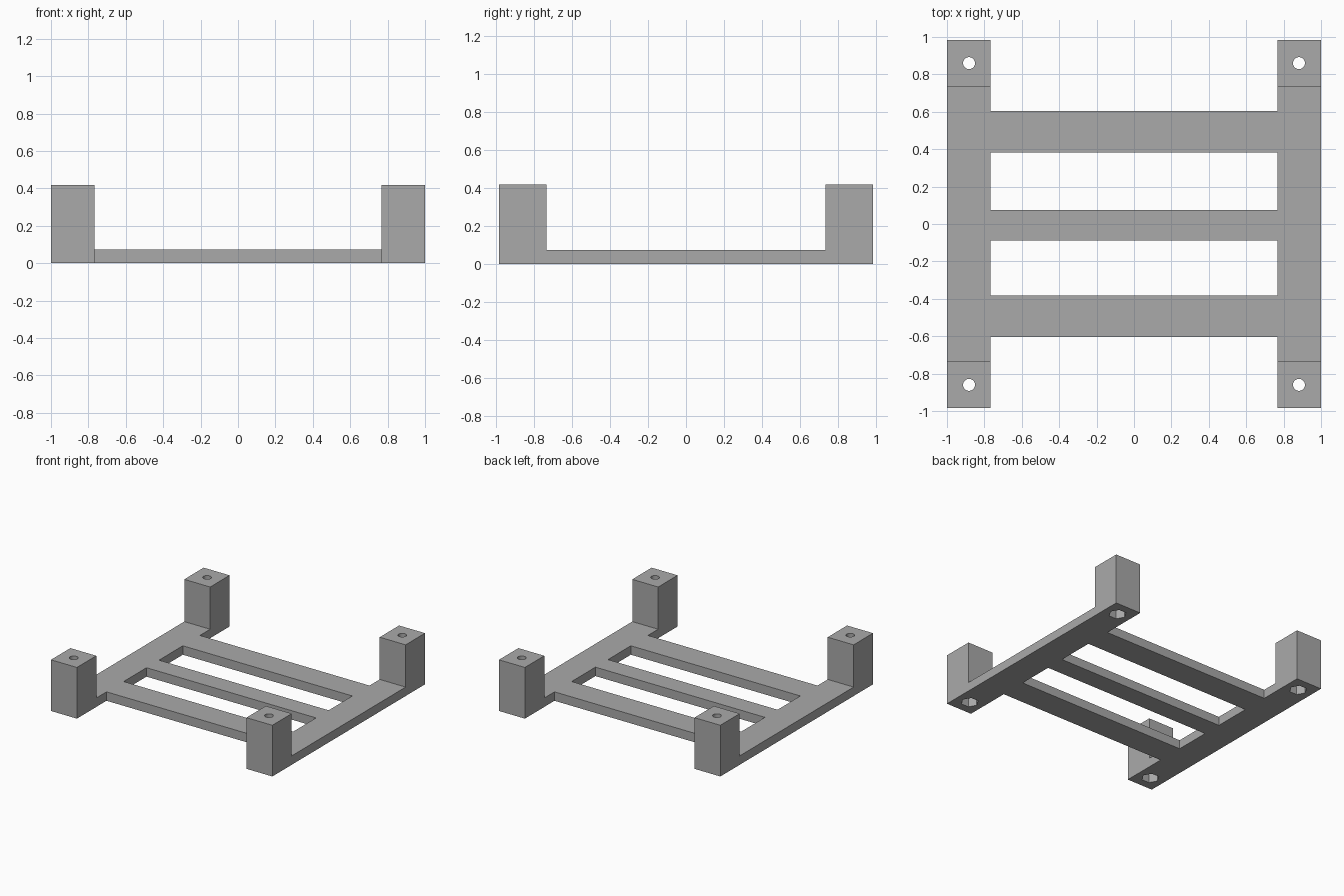
import bpy
import bmesh
from math import pi
from mathutils import Matrix, Vector

cube = bpy.data.objects.get("Cube")
if cube:
    bpy.data.objects.remove(cube, do_unlink=True)

PLATE, HEIGHT = 0.073, 0.418
POST_X, POST_Y = 0.766, 0.735
HOLE_X, HOLE_Y = 0.882, 0.86
XS = [-1, -POST_X, POST_X, 1]
YS = [-0.985, -POST_Y, -0.603, -0.382, -0.087, 0.075, 0.382, 0.603, POST_Y, 0.985]
BAR_ROWS = (2, 4, 6)

grey = bpy.data.materials.new("Mid grey")
grey.use_nodes = True
grey.diffuse_color = (0.4, 0.4, 0.4, 1)
bsdf = next(n for n in grey.node_tree.nodes if n.type == "BSDF_PRINCIPLED")
bsdf.inputs["Base Color"].default_value = grey.diffuse_color


def make_object(name, bm):
    mesh = bpy.data.meshes.new(name)
    bm.to_mesh(mesh)
    bm.free()
    mesh.materials.append(grey)
    obj = bpy.data.objects.new(name, mesh)
    bpy.context.collection.objects.link(obj)
    return obj


def raise_faces(bm, faces, height):
    result = bmesh.ops.extrude_face_region(bm, geom=faces)["geom"]
    bmesh.ops.delete(bm, geom=faces, context="FACES_ONLY")
    verts = [g for g in result if isinstance(g, bmesh.types.BMVert)]
    bmesh.ops.translate(bm, verts=verts, vec=Vector((0, 0, height)))
    return [g for g in result if isinstance(g, bmesh.types.BMFace)]


# Flat ladder layout: two side rails and three cross bars
bm = bmesh.new()
grid = [[bm.verts.new((x, y, 0)) for y in YS] for x in XS]
cells = []
for i in range(len(XS) - 1):
    for j in range(len(YS) - 1):
        if i != 1 or j in BAR_ROWS:
            cells.append(bm.faces.new((grid[i][j], grid[i + 1][j],
                                       grid[i + 1][j + 1], grid[i][j + 1])))
bottom = bmesh.ops.duplicate(bm, geom=cells)["geom"]
bmesh.ops.reverse_faces(bm, faces=[g for g in bottom if isinstance(g, bmesh.types.BMFace)])

# Plate thickness, then the four corner posts
tops = raise_faces(bm, cells, PLATE)
corners = [f for f in tops if abs(f.calc_center_median().y) > POST_Y]
raise_faces(bm, corners, HEIGHT - PLATE)
loose = [v for v in bm.verts if not v.link_faces]
bmesh.ops.delete(bm, geom=loose, context="VERTS")
bmesh.ops.remove_doubles(bm, verts=bm.verts[:], dist=0.0001)
bmesh.ops.recalc_face_normals(bm, faces=bm.faces[:])
bmesh.ops.dissolve_limit(bm, angle_limit=0.01, verts=bm.verts[:], edges=bm.edges[:])
frame = make_object("mounting_frame", bm)


def corner_cutter(name, sides, radius, low, high):
    """One prism at each of the four post centres."""
    cutter = bmesh.new()
    for x in (-HOLE_X, HOLE_X):
        for y in (-HOLE_Y, HOLE_Y):
            place = Matrix.Translation((x, y, (low + high) / 2)) @ Matrix.Rotation(pi / 2, 4, "Z")
            bmesh.ops.create_cone(cutter, cap_ends=True, segments=sides, radius1=radius,
                                  radius2=radius, depth=high - low, matrix=place)
    obj = make_object(name, cutter)
    obj.hide_render = True
    return obj


# Screw holes through the posts and hexagonal nut pockets underneath
bpy.context.view_layer.objects.active = frame
frame.select_set(True)
for cutter in (corner_cutter("screw_hole_cutter", 32, 0.032, -0.1, 0.6),
               corner_cutter("nut_pocket_cutter", 6, 0.067, -0.1, 0.2)):
    mod = frame.modifiers.new(cutter.name, "BOOLEAN")
    mod.operation = "DIFFERENCE"
    mod.solver = "EXACT"
    mod.object = cutter
    bpy.ops.object.modifier_apply(modifier=mod.name)
    bpy.data.objects.remove(cutter, do_unlink=True)

bpy.ops.object.shade_smooth_by_angle(angle=pi / 6)
